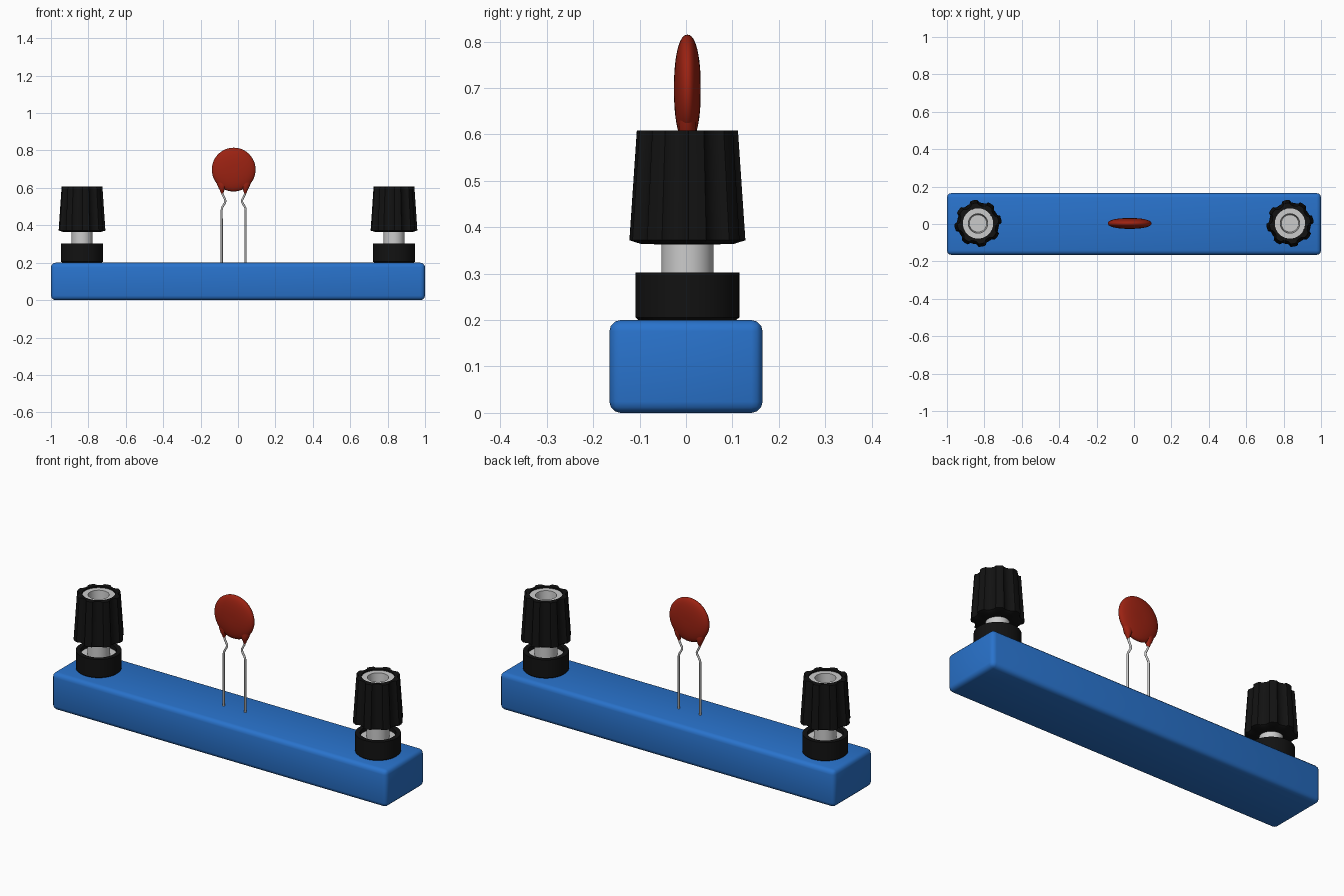
import bpy, bmesh
from math import sin, cos, pi, radians
from mathutils import Matrix, Vector

if "Cube" in bpy.data.objects:
    bpy.data.objects.remove(bpy.data.objects["Cube"])

YC = 0.003   # parts sit very slightly behind centre


def material(name, rgb):
    m = bpy.data.materials.new(name)
    m.diffuse_color = (*rgb, 1)
    m.use_nodes = True
    m.node_tree.nodes["Principled BSDF"].inputs["Base Color"].default_value = m.diffuse_color
    return m


BLUE = material("blue plastic", (0.022, 0.17, 0.60))
BLACK = material("black plastic", (0.006, 0.006, 0.006))
RED = material("red coating", (0.33, 0.016, 0.006))


def finish(bm, name, mat=None, angle=35):
    bmesh.ops.recalc_face_normals(bm, faces=bm.faces)
    me = bpy.data.meshes.new(name)
    bm.to_mesh(me)
    bm.free()
    ob = bpy.data.objects.new(name, me)
    bpy.context.collection.objects.link(ob)
    if mat:
        me.materials.append(mat)
    bpy.ops.object.select_all(action='DESELECT')
    ob.select_set(True)
    bpy.context.view_layer.objects.active = ob
    bpy.ops.object.shade_smooth_by_angle(angle=radians(angle))
    return ob


def loft(bm, rings, closed=False):
    """Skin equal-length rings; cap the ends, or join last to first."""
    vs = [[bm.verts.new(p) for p in r] for r in rings]
    n = len(vs[0])
    pairs = list(zip(vs, vs[1:])) + ([(vs[-1], vs[0])] if closed else [])
    for a, b in pairs:
        for i in range(n):
            j = (i + 1) % n
            bm.faces.new((a[i], a[j], b[j], b[i]))
    if not closed:
        bm.faces.new(vs[0])
        bm.faces.new(vs[-1])
    return [v for r in vs for v in r]


def circle(r, z, n=48):
    return [Vector((r * cos(2 * pi * i / n), r * sin(2 * pi * i / n), z)) for i in range(n)]


def lathe(name, profile, mat, x, closed=False):
    bm = bmesh.new()
    loft(bm, [circle(r, z) for r, z in profile], closed)
    ob = finish(bm, name, mat)
    ob.location = (x, YC, 0)
    return ob


# Rounded base block
bm = bmesh.new()
bmesh.ops.create_cube(bm, size=1, matrix=Matrix.Translation((0, 0, 0.1)) @ Matrix.Diagonal((2, 0.33, 0.2, 1)))
bmesh.ops.bevel(bm, geom=bm.edges[:], offset=0.024, segments=3, profile=0.5, affect='EDGES')
finish(bm, "base", BLUE, 60)

# Fluted grip outline: eight lobes, six points each (angle in degrees, radius factor)
LOBE = [(-9, 1.0), (0, 1.01), (9, 1.0), (13, 0.91), (22.5, 0.87), (32, 0.91)]


def fluted(r, z):
    return [Vector((r * f * cos(radians(a + 45 * k + 10)), r * f * sin(radians(a + 45 * k + 10)), z))
            for k in range(8) for a, f in LOBE]


def round_like(r, z):
    return [Vector((p.x, p.y, 0)).normalized() * r + Vector((0, 0, z)) for p in fluted(1, 0)]


for side, x in (("left", -0.834), ("right", 0.834)):
    # Cup shaped collar
    lathe(side + "_collar", [(0.103, 0.198), (0.112, 0.206), (0.112, 0.302), (0.088, 0.302), (0.088, 0.21)],
          BLACK, x, closed=True)
    # Metal washer, stem and top socket
    lathe(side + "_terminal", [(0.089, 0.21), (0.089, 0.28), (0.056, 0.28), (0.056, 0.40),
                               (0.081, 0.42), (0.081, 0.60), (0.052, 0.60), (0.046, 0.50)], None, x)
    # Tapered fluted grip
    bm = bmesh.new()
    loft(bm, [fluted(0.125, 0.372), fluted(0.109, 0.608), round_like(0.081, 0.608),
              round_like(0.081, 0.42), round_like(0.055, 0.40), round_like(0.055, 0.363),
              round_like(0.10, 0.364)], closed=True)
    finish(bm, side + "_grip", BLACK).location = (x, YC, 0)

# Capacitor disc: superellipse profile turned about the y axis
CX, CZ, R, T = -0.023, 0.698, 0.117, 0.029
bm = bmesh.new()
rings = []
for i in range(1, 24):
    a = -pi / 2 + pi * i / 24
    s = sin(a)
    rings.append(circle(R * cos(a) ** 0.9, T * (1 if s >= 0 else -1) * abs(s) ** 0.9))
loft(bm, rings)
bmesh.ops.transform(bm, matrix=Matrix.Translation((CX, YC, CZ)) @ Matrix.Rotation(pi / 2, 4, 'X'), verts=bm.verts)
finish(bm, "capacitor_disc", RED, 60)

for name, s in (("left", -1), ("right", 1)):
    # Coating drip running down each lead
    bm = bmesh.new()
    drip = [(0.062, 0.571, 0.006), (0.062, 0.585, 0.011), (0.063, 0.60, 0.018),
            (0.062, 0.618, 0.027), (0.059, 0.64, 0.037), (0.054, 0.665, 0.043)]
    loft(bm, [[Vector((CX + s * d + p.x, YC + p.y * min(1, 0.018 / r), z)) for p in circle(r, 0, 20)]
              for d, z, r in drip])
    finish(bm, name + "_drip", RED, 60)
    # Kinked wire lead
    cu = bpy.data.curves.new(name + "_lead", 'CURVE')
    cu.dimensions = '3D'
    cu.bevel_depth = 0.0055
    cu.bevel_resolution = 3
    cu.use_fill_caps = True
    path = [(0.064, 0.18), (0.064, 0.484), (0.061, 0.496), (0.046, 0.522), (0.044, 0.53),
            (0.046, 0.538), (0.060, 0.565), (0.062, 0.60)]
    sp = cu.splines.new('POLY')
    sp.points.add(len(path) - 1)
    for p, (d, z) in zip(sp.points, path):
        p.co = (CX + s * d, YC, z, 1)
    bpy.context.collection.objects.link(bpy.data.objects.new(name + "_lead", cu))
